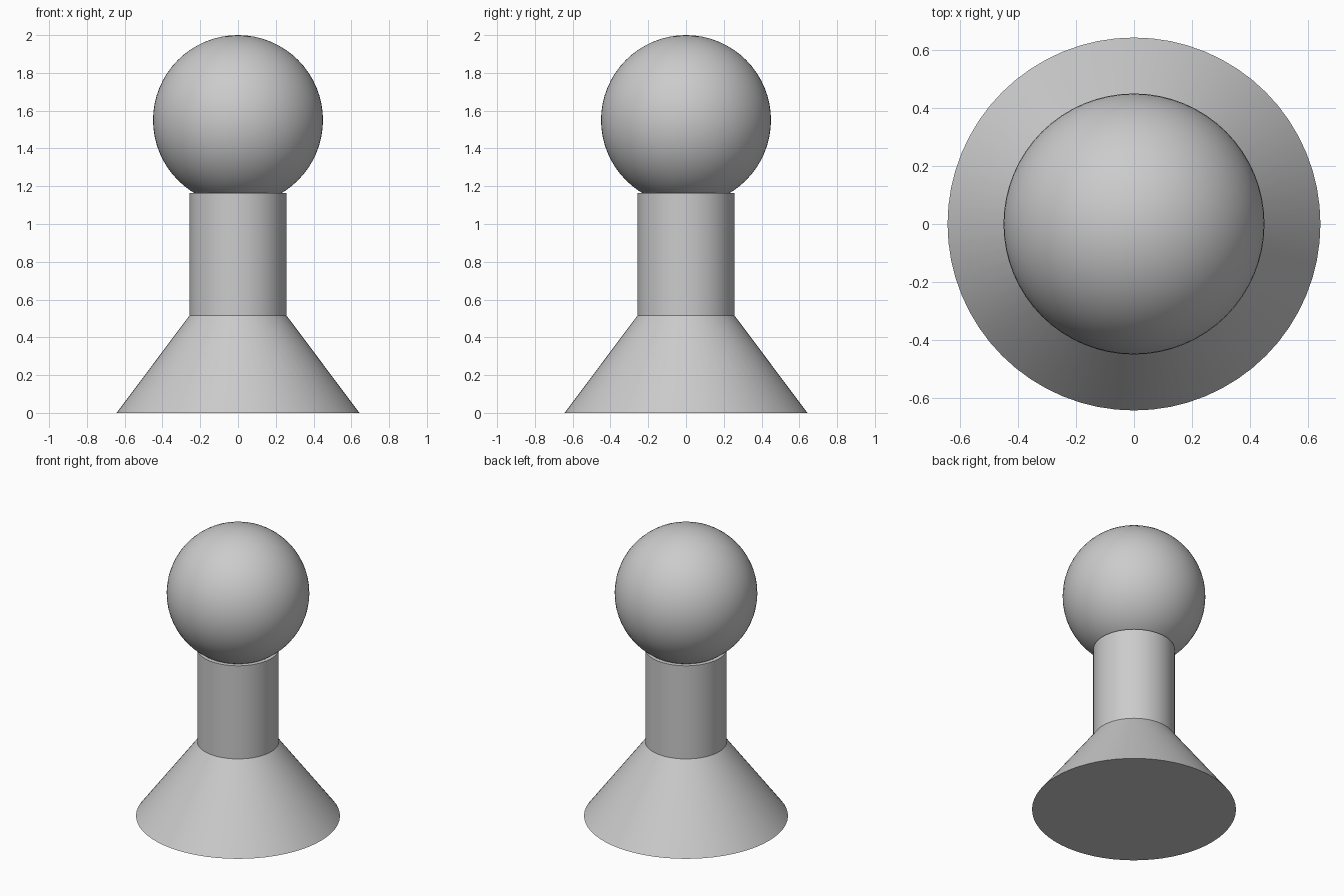
import bpy
import math

cube = bpy.data.objects.get("Cube")
if cube:
    bpy.data.objects.remove(cube, do_unlink=True)

# Single grey material
GREY = (0.6, 0.6, 0.6, 1.0)
mat = bpy.data.materials.new("plain_grey")
mat.use_nodes = True
mat.diffuse_color = GREY
mat.node_tree.nodes["Principled BSDF"].inputs["Base Color"].default_value = GREY

BASE_TOP, NECK_TOP = 0.515, 1.163
BASE_R, NECK_R, BALL_R = 0.643, 0.257, 0.45


def finish(name):
    obj = bpy.context.object
    obj.name = name
    obj.data.name = name
    obj.data.materials.append(mat)
    bpy.ops.object.shade_smooth_by_angle(angle=math.radians(30))


def tapered(name, r_bottom, r_top, z0, z1):
    bpy.ops.mesh.primitive_cone_add(vertices=64, radius1=r_bottom, radius2=r_top,
                                    depth=z1 - z0, location=(0, 0, (z0 + z1) / 2))
    finish(name)


# Flared foot and straight neck
tapered("base", BASE_R, NECK_R, 0, BASE_TOP)
tapered("neck", NECK_R, NECK_R, BASE_TOP, NECK_TOP)

# Ball resting slightly inside the neck
bpy.ops.mesh.primitive_uv_sphere_add(segments=64, ring_count=32, radius=BALL_R,
                                     location=(0, 0, 2 - BALL_R))
finish("ball_head")
